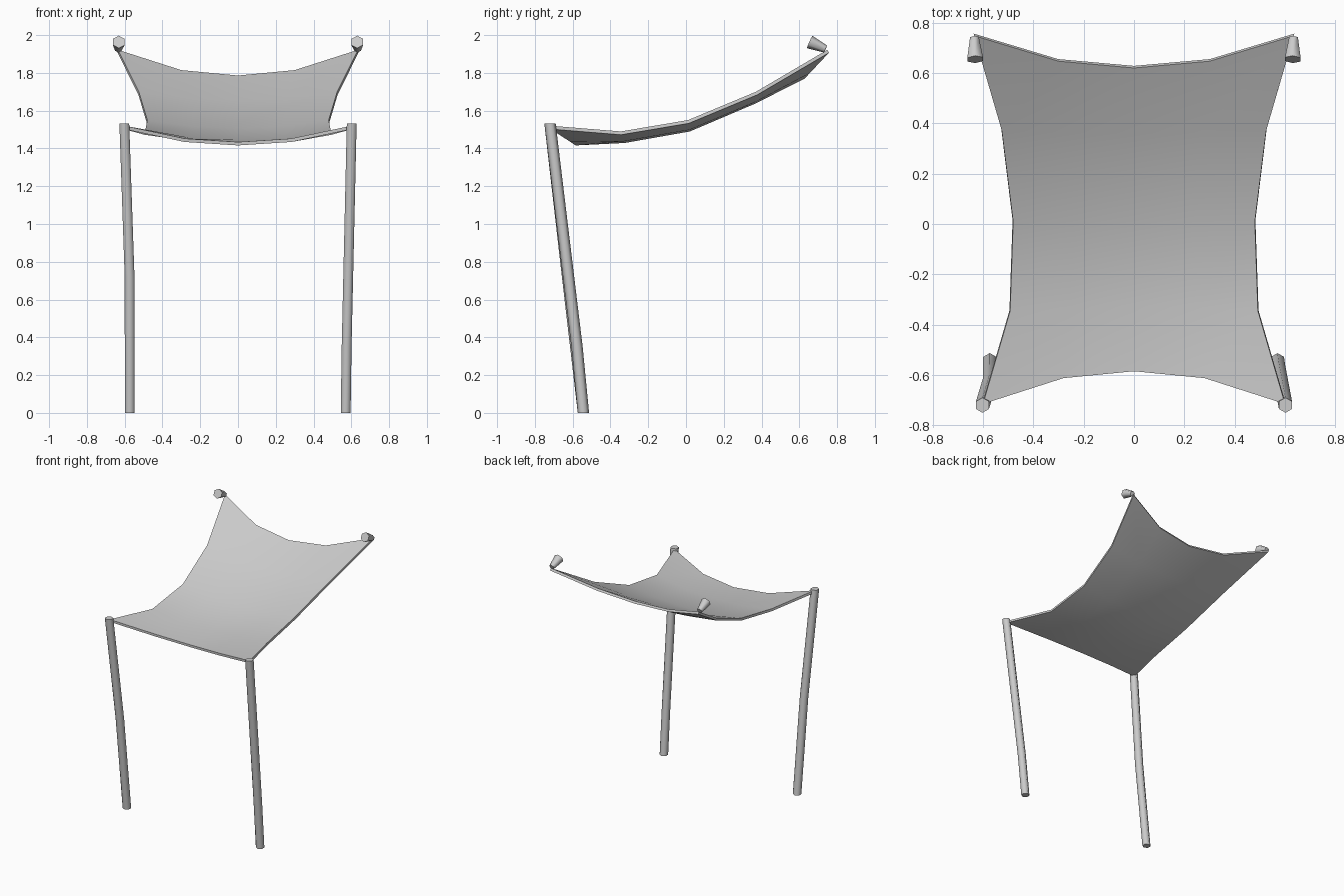
import bpy, math
from mathutils import Vector

if "Cube" in bpy.data.objects:
    bpy.data.objects.remove(bpy.data.objects["Cube"])


def make_object(name, verts, faces):
    mesh = bpy.data.meshes.new(name)
    mesh.from_pydata(verts, [], faces)
    mesh.update()
    obj = bpy.data.objects.new(name, mesh)
    bpy.context.collection.objects.link(obj)
    return obj


def smooth(obj, degrees):
    bpy.ops.object.select_all(action='DESELECT')
    bpy.context.view_layer.objects.active = obj
    obj.select_set(True)
    bpy.ops.object.shade_smooth_by_angle(angle=math.radians(degrees))


def hex_pole(name, rings, u, v):
    """Six-sided tube through (centre, radius) rings lying in the u-v plane."""
    verts = []
    for centre, radius in rings:
        for i in range(6):
            a = math.radians(60 * i)
            verts.append(Vector(centre) + radius * (math.cos(a) * u + math.sin(a) * v))
    faces = [tuple(reversed(range(6))), tuple(range(len(verts) - 6, len(verts)))]
    for r in range(len(rings) - 1):
        for i in range(6):
            j = (i + 1) % 6
            faces.append((r * 6 + i, r * 6 + j, r * 6 + 6 + j, r * 6 + 6 + i))
    obj = make_object(name, verts, faces)
    smooth(obj, 65)
    return obj


# Sagging cloth: per row, edge x/y/z, quarter x, centre y/z
rows = [
    (0.600, -0.715, 1.520, 0.28, -0.585, 1.434),
    (0.492, -0.345, 1.490, 0.25, -0.325, 1.447),
    (0.480, 0.010, 1.550, 0.24, 0.015, 1.507),
    (0.525, 0.370, 1.700, 0.26, 0.360, 1.654),
    (0.635, 0.748, 1.922, 0.30, 0.620, 1.786),
]
verts = []
for ex, ey, ez, qx, cy, cz in rows:
    for x, t in ((-ex, 0), (-qx, 0.79), (0, 1), (qx, 0.79), (ex, 0)):
        verts.append((x, ey + (cy - ey) * t, ez + (cz - ez) * t))
faces = [(r * 5 + c, r * 5 + c + 1, r * 5 + c + 6, r * 5 + c + 5)
         for r in range(4) for c in range(4)]
cloth = make_object("canopy_cloth", verts, faces)
thick = cloth.modifiers.new("thickness", 'SOLIDIFY')
thick.thickness = 0.018
thick.offset = -1
bpy.context.view_layer.objects.active = cloth
bpy.ops.object.modifier_apply(modifier=thick.name)
smooth(cloth, 40)

# Front poles, slightly crooked at different heights
X, Y = Vector((1, 0, 0)), Vector((0, 1, 0))
hex_pole("front_pole_left", [((-0.573, -0.543, 0), 0.03),
                             ((-0.574, -0.627, 0.72), 0.03),
                             ((-0.602, -0.72, 1.532), 0.03)], Y, -X)
hex_pole("front_pole_right", [((0.570, -0.543, 0), 0.03),
                              ((0.575, -0.577, 0.35), 0.03),
                              ((0.602, -0.72, 1.532), 0.03)], Y, -X)

# Short tapered pegs at the back corners
for side, sx in (("left", -1), ("right", 1)):
    tip, end = Vector((sx * 0.634, 0.739, 1.926)), Vector((sx * 0.631, 0.654, 1.964))
    axis = (end - tip).normalized()
    v = axis.cross(X).normalized()
    u = v.cross(axis).normalized()
    hex_pole("back_peg_" + side, [(tip, 0.02), (end, 0.036)], v, -u)
